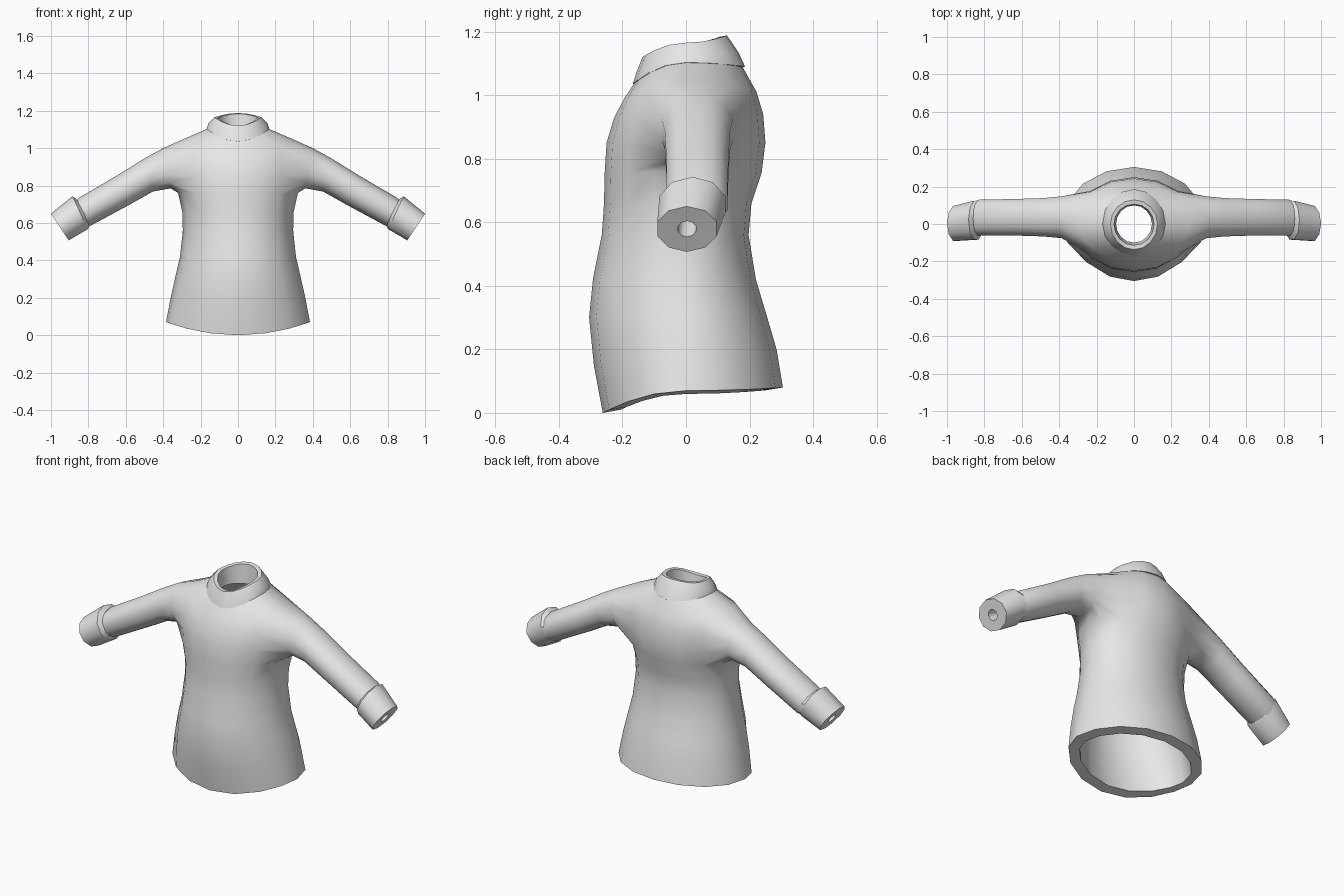
import bpy, bmesh, math

if "Cube" in bpy.data.objects:
    bpy.data.objects.remove(bpy.data.objects["Cube"])

wool = bpy.data.materials.new("grey_wool")
wool.diffuse_color = (0.8, 0.8, 0.8, 1)
wool.use_nodes = True
wool.node_tree.nodes["Principled BSDF"].inputs["Base Color"].default_value = wool.diffuse_color


def oval(t, w, yf, yb, zf, zs, zb):
    """Point on an oval whose front, sides and back have their own depth and height."""
    c, s = math.cos(t), math.sin(t)
    y, z = (yb, zb) if s > 0 else (-yf, zf)
    return (w * c, y * s, zs + (z - zs) * s * s)


def arm_point(a, ring):
    """Point on a tilted arm ring given by its top and bottom (x, z), y centre and y radius."""
    xt, zt, xb, zb, cy, ry = ring
    s = math.sin(a)
    return ((xt + xb) / 2 + (xt - xb) / 2 * s, cy + ry * math.cos(a),
            (zt + zb) / 2 + (zt - zb) / 2 * s)


def skin(bm, a, b, closed=True):
    n = len(a)
    for i in range(n if closed else n - 1):
        k = (i + 1) % n
        bm.faces.new((a[i], a[k], b[k], b[i]))


def finish(bm, name, mirror=False, thickness=0, angle=45):
    mesh = bpy.data.meshes.new(name)
    bm.to_mesh(mesh)
    bm.free()
    mesh.materials.append(wool)
    ob = bpy.data.objects.new(name, mesh)
    bpy.context.collection.objects.link(ob)
    bpy.ops.object.select_all(action='DESELECT')
    ob.select_set(True)
    bpy.context.view_layer.objects.active = ob
    if mirror:
        m = ob.modifiers.new("mirror", 'MIRROR')
        m.merge_threshold = 0.001
        bpy.ops.object.modifier_apply(modifier=m.name)
    if thickness:
        m = ob.modifiers.new("thickness", 'SOLIDIFY')
        m.thickness = thickness
        m.offset = -1
        bpy.ops.object.modifier_apply(modifier=m.name)
    bpy.ops.object.shade_smooth_by_angle(angle=math.radians(angle))
    return ob


# Torso half: width, front y, back y, then front, side and back height of each row
rows = [
    (.385, -.262, .305, .00, .07, .08),
    (.360, -.290, .285, .15, .20, .20),
    (.333, -.305, .250, .30, .32, .32),
    (.310, -.293, .220, .42, .42, .42),
    (.295, -.265, .197, .56, .56, .56),
    (.298, -.258, .206, .66, .66, .66),
    (.320, -.256, .238, .755, .76, .755),
    (.330, -.250, .250, .85, .85, .85),
    (.335, -.226, .243, .93, .95, .94),
    (.300, -.194, .222, .99, 1.045, 1.01),
    (.160, -.155, .172, 1.05, 1.105, 1.10),
]
bm = bmesh.new()
grid = [[bm.verts.new(oval(math.radians(-90 + 22.5 * j), *r)) for j in range(9)]
        for r in rows]
for r in range(len(rows) - 1):
    for j in range(8):
        if not (6 <= r < 9 and 2 <= j < 6):          # leave the armhole open
            bm.faces.new((grid[r][j], grid[r][j + 1], grid[r + 1][j + 1], grid[r + 1][j]))

# Sleeve grown out of the armhole
hole = [(6, j) for j in range(2, 7)] + [(7, 6), (8, 6)] \
    + [(9, j) for j in range(6, 1, -1)] + [(8, 2), (7, 2)]
angles = [math.atan2((r - 7.5) / 1.5, (j - 4) / 2) for r, j in hole]
sleeve = [
    (.400, 1.000, .360, .785, .036, .118),
    (.500, .945, .455, .768, .036, .108),
    (.650, .852, .590, .692, .036, .103),
    (.850, .735, .785, .587, .034, .101),
    (.900, .685, .845, .570, .025, .085),
]
prev = [grid[r][j] for r, j in hole]
for ring in sleeve:
    cur = [bm.verts.new(arm_point(a, ring)) for a in angles]
    skin(bm, prev, cur)
    prev = cur
finish(bm, "sweater_body", mirror=True, thickness=.057, angle=55)

# Cuffs: thick bands with a small opening
cuff = [
    (.860, .725, .790, .592, .034, .096),
    (.885, .743, .803, .567, .020, .109),
    (1.00, .650, .905, .507, .003, .098),
    (.968, .604, .936, .554, .003, .030),
    (.885, .660, .853, .610, .010, .030),
]
bm = bmesh.new()
rings = [[bm.verts.new(arm_point(math.radians(36 * i + 18), r)) for i in range(10)]
         for r in cuff]
# stretch so the flat-sided ring keeps its full height
for i, ring in enumerate(rings):
    skin(bm, ring, rings[(i + 1) % len(rings)])
finish(bm, "cuffs", mirror=True, angle=40)

# Folded collar
collar = [
    (.168, -.167, .186, 1.036, 1.103, 1.090),
    (.158, -.155, .165, 1.075, 1.132, 1.135),
    (.126, -.137, .129, 1.120, 1.165, 1.188),
    (.107, -.114, .106, 1.118, 1.163, 1.184),
    (.096, -.100, .100, 1.030, 1.070, 1.070),
]
bm = bmesh.new()
rings = [[bm.verts.new(oval(math.radians(22.5 * i), *r)) for i in range(16)]
         for r in collar]
for i, ring in enumerate(rings):
    skin(bm, ring, rings[(i + 1) % len(rings)])
finish(bm, "collar", angle=40)
